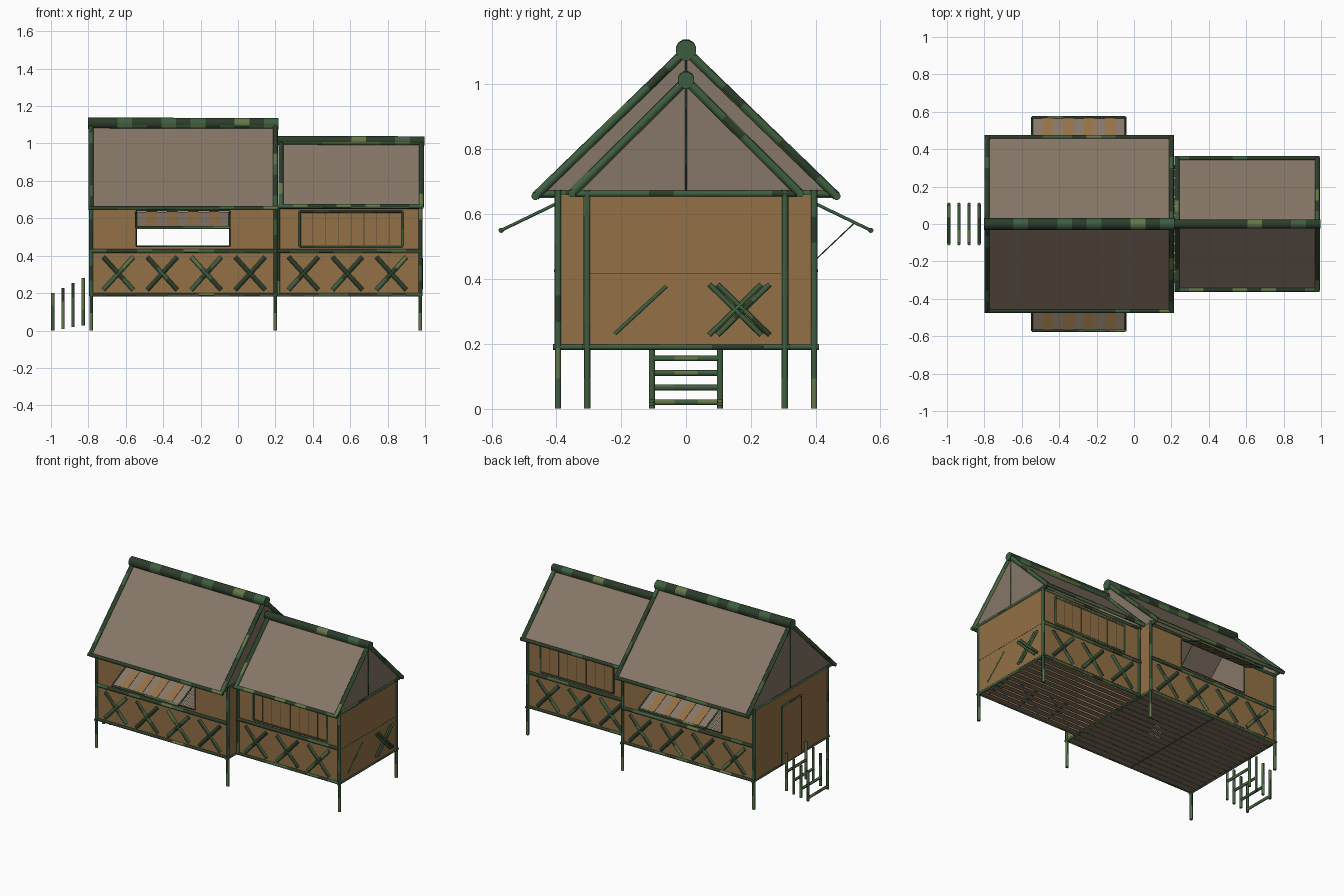
import bpy, bmesh, math, random
from mathutils import Vector

random.seed(4)
cube = bpy.data.objects.get("Cube")
if cube:
    bpy.data.objects.remove(cube)


def material(name, rgb):
    lin = [((c / 255 + 0.055) / 1.055) ** 2.4 for c in rgb] + [1]
    m = bpy.data.materials.new(name)
    m.use_nodes = True
    m.diffuse_color = lin
    m.node_tree.nodes["Principled BSDF"].inputs["Base Color"].default_value = lin
    return m


WALL = material("tan wall", (148, 113, 71))
THATCH = material("grey brown thatch", (134, 118, 103))
GAP = material("dark brown gap", (84, 70, 54))
GREENS = [material("dark green", (43, 60, 41)),
          material("leaf green", (62, 94, 64)),
          material("olive", (100, 119, 73))]
# Chances of each green on faces turned to the ends, down, and elsewhere
BARK = ((1, 9, 0), (1, 3, 3), (8, 2, 1))
WORN = ((0, 4, 2), (0, 2, 4), (2, 2, 3))


def finish(name, bm, mats):
    me = bpy.data.meshes.new(name)
    bm.to_mesh(me)
    bm.free()
    for m in mats:
        me.materials.append(m)
    ob = bpy.data.objects.new(name, me)
    bpy.context.collection.objects.link(ob)
    return ob


def prism(name, yz, x0, x1, mat):
    """Profile in the y-z plane, extruded along x."""
    bm = bmesh.new()
    face = bm.faces.new([bm.verts.new((x0, y, z)) for y, z in yz])
    ext = bmesh.ops.extrude_face_region(bm, geom=[face])["geom"]
    moved = [v for v in ext if isinstance(v, bmesh.types.BMVert)]
    bmesh.ops.translate(bm, verts=moved, vec=(x1 - x0, 0, 0))
    bmesh.ops.recalc_face_normals(bm, faces=bm.faces)
    return finish(name, bm, [mat])


def box(name, x, y, z, mat):
    return prism(name, [(y[0], z[0]), (y[1], z[0]), (y[1], z[1]), (y[0], z[1])], x[0], x[1], mat)


def pole(name, p, q, r, mix=BARK, sides=12):
    """Smooth round pole with patchy green bark."""
    p, q = Vector(p), Vector(q)
    axis = q - p
    n = max(1, round(axis.length / 0.08))
    rot = axis.to_track_quat("Z", "Y")
    bm = bmesh.new()
    spokes = [rot @ Vector((r * math.cos(a), r * math.sin(a), 0))
              for a in [math.tau * (k + 0.5) / sides for k in range(sides)]]
    rings = [[bm.verts.new(p + axis * i / n + s) for s in spokes] for i in range(n + 1)]
    for a, b in zip(rings, rings[1:]):
        patch = [random.choices((0, 1, 2), m)[0] for m in mix]
        for k in range(sides):
            j = (k + 1) % sides
            f = bm.faces.new((a[k], a[j], b[j], b[k]))
            out = (spokes[k] + spokes[j]).normalized()
            f.material_index = patch[0 if abs(out.x) > 0.6 else 1 if out.z < -0.4 else 2]
            f.smooth = True
    for ring in (rings[0], rings[-1]):
        bm.faces.new(ring).material_index = 1
    bmesh.ops.recalc_face_normals(bm, faces=bm.faces)
    ob = finish(name, bm, GREENS)
    ob.data.set_sharp_from_angle(angle=math.radians(50))
    return ob


def cross(name, c, u, half, r):
    """Two crossed poles in the plane of direction u and z."""
    c, u = Vector(c), Vector(u)
    for s in (-1, 1):
        d = u * half[0] * s + Vector((0, 0, half[1]))
        pole(name, c - d, c + d, r)


def roof(name, x0, x1, eave_y, eave_z, ridge_z, ridge_r):
    pole(name + "_ridge", (x0 - 0.016, 0, ridge_z + 0.003), (x1 + 0.017, 0, ridge_z), ridge_r)
    for s in (-1, 1):
        prism(name + "_thatch", [(0, ridge_z - 0.008), (s * eave_y, eave_z),
                                 (s * eave_y, eave_z - 0.01), (0, ridge_z - 0.02)], x0, x1, THATCH)
        pole(name + "_eave", (x0 - 0.013, s * eave_y, eave_z), (x1 + 0.013, s * eave_y, eave_z), 0.012)
        for x in (x0, x1):
            pole(name + "_rafter", (x, 0, ridge_z), (x, s * eave_y, eave_z), 0.014)
    for x, d in ((x0 + 0.005, -1), (x1 - 0.005, 1)):
        prism(name + "_gable", [(-eave_y, eave_z - 0.005), (eave_y, eave_z - 0.005),
                                (0, ridge_z - 0.01)], x - 0.004, x + 0.004, THATCH)
        pole(name + "_gable_post", (x + d * 0.003, 0, eave_z), (x + d * 0.003, 0, ridge_z), 0.003)
        pole(name + "_tie_beam", (x, -eave_y + 0.01, TOP + 0.003), (x, eave_y - 0.01, TOP + 0.003), 0.011)


def floor(name, x0, x1, w, gap):
    """Sheet of long planks with open joints, shaded as one upward surface."""
    bm = bmesh.new()
    n = round(w / 0.025)
    step = 2 * w / n
    for i in range(n):
        y = -w + i * step
        bm.faces.new([bm.verts.new((x, v, FLOOR)) for x, v in
                      ((x0, y), (x0, y + step - gap), (x1, y + step - gap), (x1, y))]).smooth = True
    me = finish(name, bm, [THATCH]).data
    me.normals_split_custom_set_from_vertices([(0, 0, 1)] * len(me.vertices))


FLOOR, TOP, MID = 0.185, 0.66, 0.425

# Roofs
roof("main_roof", -0.785, 0.2, 0.465, 0.655, 1.105, 0.032)
roof("annex_roof", 0.23, 0.98, 0.352, 0.664, 1.013, 0.026)

# Floors
floor("main_floor", -0.78, 0.195, 0.39, 0.002)
floor("annex_floor", 0.2, 0.975, 0.3, 0.01)
box("floor_joist", (-0.308, -0.302), (-0.39, 0.39), (FLOOR - 0.003, FLOOR + 0.01), GAP)

# End walls
for x, w in ((-0.785, 0.395), (0.2, 0.395), (0.975, 0.305)):
    box("end_wall", (x - 0.005, x + 0.005), (-w, w), (FLOOR, TOP), WALL)
    pole("end_sill", (x, -w - 0.015, 0.19), (x, w + 0.015, 0.19), 0.009)

# Side walls, posts, rails and braces on both sides
for s in (-1, 1):
    ym, ya = s * 0.395, s * 0.305
    thick = lambda y: sorted((y - s * 0.01, y))
    wx0, wx1, wz0, wz1 = -0.545, -0.045, 0.45, 0.64
    for x, z in (((-0.785, wx0), (FLOOR, TOP)), ((wx1, 0.2), (FLOOR, TOP)),
                 ((wx0, wx1), (FLOOR, wz0)), ((wx0, wx1), (wz1, TOP))):
        box("main_side_wall", x, thick(ym), z, WALL)
    box("annex_side_wall", (0.2, 0.975), thick(ya), (FLOOR, TOP), WALL)

    for x, y in ((-0.785, ym), (0.2, ym), (0.975, ya)):
        pole("post_foot", (x, y, 0), (x, y, FLOOR), 0.01, WORN)
        pole("corner_post", (x, y, FLOOR), (x, y, TOP + 0.015), 0.011)
    pole("annex_inner_post", (0.215, ya, FLOOR), (0.215, ya, TOP), 0.009)
    for x0, x1, y in ((-0.785, 0.2, ym), (0.2, 0.975, ya)):
        pole("sill_rail", (x0, y, 0.192), (x1, y, 0.192), 0.01)
        pole("middle_rail", (x0, y, MID), (x1, y, MID), 0.012)
        pole("top_rail", (x0, y, TOP), (x1, y, TOP), 0.01)
    for i in range(4):
        cross("main_brace", (-0.64 + i * 0.235, ym - s * 0.002, 0.305), (1, 0, 0), (0.08, 0.088), 0.0125)
    for i in range(3):
        cross("annex_brace", (0.35 + i * 0.235, ya - s * 0.002, 0.305), (1, 0, 0), (0.08, 0.088), 0.0125)

    # Open window with a slatted awning
    for z in (wz0, wz1):
        pole("window_frame", (wx0, ym, z), (wx1, ym, z), 0.004)
    for x in (wx0, wx1):
        pole("window_frame", (x, ym, wz0), (x, ym, wz1), 0.004)
        pole("awning_edge", (x, s * 0.4, 0.632), (x, s * 0.57, 0.55), 0.005)
    pole("awning_front", (wx0, s * 0.57, 0.55), (wx1, s * 0.57, 0.55), 0.008)
    prism("awning_panel", [(s * 0.4, 0.634), (s * 0.57, 0.552), (s * 0.57, 0.549), (s * 0.4, 0.631)],
          wx0, wx1, THATCH)
    step = (wx1 - wx0) / 9
    for i in range(1, 9, 2):
        x = wx0 + i * step
        prism("awning_slat", [(s * 0.4, 0.637), (s * 0.57, 0.555), (s * 0.57, 0.546), (s * 0.4, 0.628)],
              x, x + step, WALL)

    # Closed shutter
    for z in (0.45, 0.635):
        pole("shutter_frame", (0.33, ya, z), (0.88, ya, z), 0.006)
    for x in (0.33, 0.88):
        pole("shutter_frame", (x, ya, 0.45), (x, ya, 0.635), 0.006)
    for i in range(1, 8):
        x = 0.33 + i * 0.55 / 8
        box("shutter_groove", (x - 0.0015, x + 0.0015), sorted((ya, ya + s * 0.002)), (0.45, 0.635), GAP)

pole("awning_prop", (-0.045, 0.395, 0.455), (-0.045, 0.52, 0.573), 0.002)

# Annex end braces
for dy in (-0.013, 0.013):
    cross("end_brace", (0.982, 0.165 + dy, 0.305), (0, 1, 0), (0.08, 0.078), 0.008)
pole("end_brace", (0.976, -0.22, 0.23), (0.976, -0.06, 0.378), 0.007)
box("end_rail", (0.975, 0.981), (-0.3, 0.3), (0.416, 0.419), GREENS[1])

# Door
box("door_panel", (-0.795, -0.789), (-0.1, 0.1), (0.195, 0.58), WALL)
for y in (-0.1, 0.1):
    pole("door_jamb", (-0.792, y, 0.19), (-0.792, y, 0.585), 0.006)
pole("door_lintel", (-0.792, -0.105, 0.585), (-0.792, 0.105, 0.585), 0.006)

# Entrance steps
for i in range(4):
    x, z = -0.99 + i * 0.054, 0.02 + i * 0.045
    for y in (-0.105, 0.105):
        pole("step_post", (x, y, i * 0.009), (x, y, 0.2 + i * 0.027), 0.009, WORN)
    pole("step_tread", (x, -0.105, z), (x, 0.105, z), 0.009, WORN)
